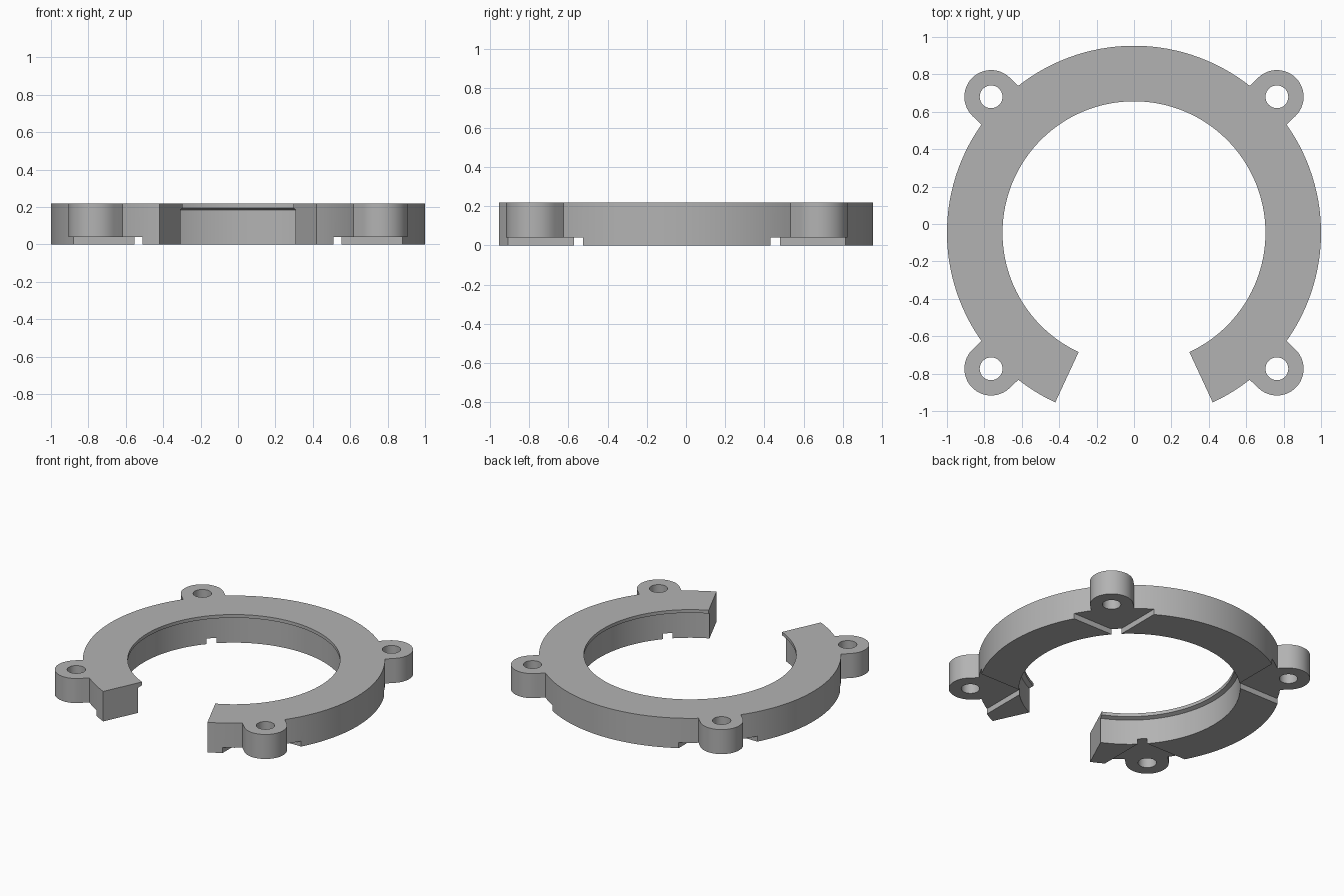
import bpy, bmesh, math
from mathutils import Vector

if "Cube" in bpy.data.objects:
    bpy.data.objects.remove(bpy.data.objects["Cube"])

CY = -0.047            # ring centre in y
H = 0.219              # total height
R_OUT, R_IN, R_LIP = 1.0, 0.732, 0.703
GAP = math.radians(24.9)
MX, MY, MR, HOLE = 0.764, 0.727, 0.143, 0.061

grey = bpy.data.materials.new("grey")
grey.diffuse_color = (0.45, 0.45, 0.45, 1)
grey.use_nodes = True
grey.node_tree.nodes["Principled BSDF"].inputs["Base Color"].default_value = grey.diffuse_color


def finish(bm, name):
    bmesh.ops.recalc_face_normals(bm, faces=bm.faces)
    me = bpy.data.meshes.new(name)
    bm.to_mesh(me)
    bm.free()
    ob = bpy.data.objects.new(name, me)
    me.materials.append(grey)
    bpy.context.collection.objects.link(ob)
    return ob


def prism(points, z0, z1, name):
    bm = bmesh.new()
    face = bm.faces.new([bm.verts.new((x, y + CY, z0)) for x, y in points])
    new = bmesh.ops.extrude_face_region(bm, geom=[face])["geom"]
    bmesh.ops.translate(bm, vec=(0, 0, z1 - z0),
                        verts=[v for v in new if isinstance(v, bmesh.types.BMVert)])
    return finish(bm, name)


def arc(cx, cy, r, a0, a1, n):
    return [(cx + r * math.cos(a0 + (a1 - a0) * i / n),
             cy + r * math.sin(a0 + (a1 - a0) * i / n)) for i in range(n + 1)]


def boolean(ob, other, op):
    mod = ob.modifiers.new(op.lower(), "BOOLEAN")
    mod.operation, mod.solver, mod.object = op, "EXACT", other
    bpy.context.view_layer.objects.active = ob
    bpy.ops.object.modifier_apply(modifier=mod.name)
    bpy.data.objects.remove(other)


# Open ring: cross-section with an inner top lip, swept around the gap
section = [(R_IN, 0), (R_OUT, 0), (R_OUT, H), (R_LIP, H), (R_LIP, 0.195), (R_IN, 0.184)]
STEPS = 120
bm = bmesh.new()
rows = []
for i in range(STEPS + 1):
    a = -math.pi / 2 + GAP + (2 * math.pi - 2 * GAP) * i / STEPS
    rows.append([bm.verts.new((r * math.cos(a), r * math.sin(a) + CY, z)) for r, z in section])
n = len(section)
for p, q in zip(rows, rows[1:]):
    for k in range(n):
        bm.faces.new((p[k], p[(k + 1) % n], q[(k + 1) % n], q[k]))
bm.faces.new(rows[0])
bm.faces.new(rows[-1])
ring = finish(bm, "clamp_ring")

corners = [(sx, sy) for sx in (-1, 1) for sy in (-1, 1)]

# Rounded mounting ears with straight necks reaching into the ring
for sx, sy in corners:
    cx, cy = sx * MX, sy * MY
    a = math.atan2(cy, cx)
    inward = -Vector((math.cos(a), math.sin(a))) * 0.2
    pts = arc(cx, cy, MR, a - math.pi / 2, a + math.pi / 2, 24)
    pts += [(pts[-1][0] + inward.x, pts[-1][1] + inward.y),
            (pts[0][0] + inward.x, pts[0][1] + inward.y)]
    boolean(ring, prism(pts, 0, H, "ear"), "UNION")

# Square recess under each ear, and a screw hole through it
for sx, sy in corners:
    x0, x1, y0, y1 = sx * 0.51, sx * 1.2, sy * 0.478, sy * 1.2
    boolean(ring, prism([(x0, y0), (x1, y0), (x1, y1), (x0, y1)], -0.1, 0.04, "recess"),
            "DIFFERENCE")
    boolean(ring, prism(arc(sx * MX, sy * MY, HOLE, 0, 2 * math.pi, 32)[:-1], -0.1, 0.4, "hole"),
            "DIFFERENCE")

bpy.ops.object.select_all(action="DESELECT")
ring.select_set(True)
bpy.context.view_layer.objects.active = ring
bpy.ops.object.shade_smooth_by_angle(angle=math.radians(20))
